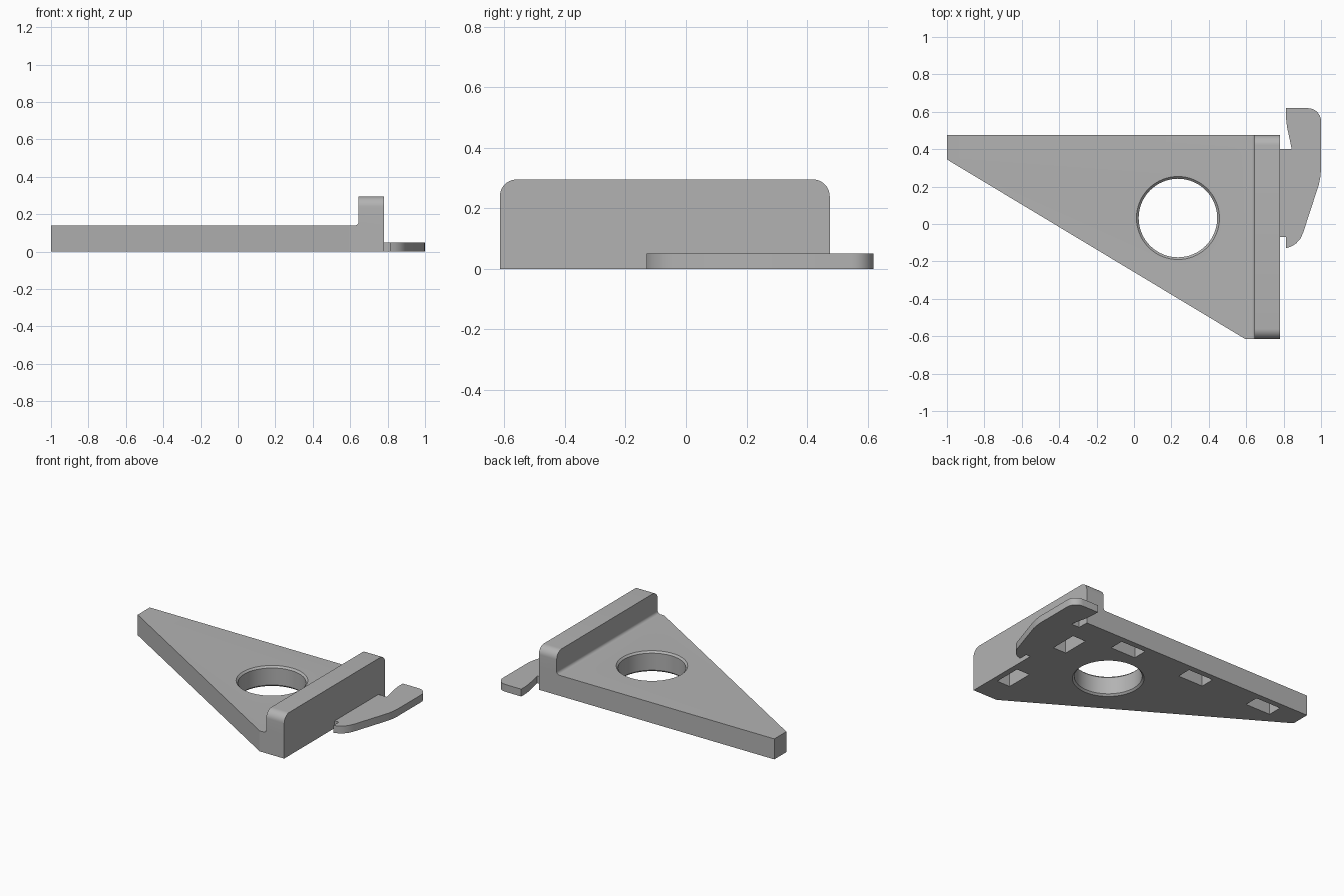
import bpy, bmesh, math
from mathutils import Matrix, Vector

cube = bpy.data.objects.get("Cube")
if cube:
    bpy.data.objects.remove(cube)

grey = bpy.data.materials.new("plain grey")
grey.use_nodes = True
grey.diffuse_color = (0.45, 0.45, 0.45, 1)
grey.node_tree.nodes["Principled BSDF"].inputs["Base Color"].default_value = (0.45, 0.45, 0.45, 1)


def arc(cx, cy, r, start, end, n=10):
    """Points on a circular arc, angles in degrees."""
    angles = [math.radians(start + (end - start) * i / n) for i in range(n + 1)]
    return [(cx + r * math.cos(a), cy + r * math.sin(a)) for a in angles]


def prism(name, outline, low, high, axis="z"):
    """Extrude a 2D outline along the given axis."""
    place = {"x": lambda a, b, c: (c, a, b),
             "y": lambda a, b, c: (a, c, b),
             "z": lambda a, b, c: (a, b, c)}[axis]
    bm = bmesh.new()
    face = bm.faces.new([bm.verts.new(place(a, b, low)) for a, b in outline])
    new = bmesh.ops.extrude_face_region(bm, geom=[face])["geom"]
    bmesh.ops.translate(bm, vec=Vector(place(0, 0, high - low)),
                        verts=[v for v in new if isinstance(v, bmesh.types.BMVert)])
    bmesh.ops.recalc_face_normals(bm, faces=bm.faces[:])
    return finish(name, bm)


def finish(name, bm):
    mesh = bpy.data.meshes.new(name)
    bm.to_mesh(mesh)
    bm.free()
    mesh.materials.append(grey)
    obj = bpy.data.objects.new(name, mesh)
    bpy.context.collection.objects.link(obj)
    return obj


def combine(target, other, operation):
    """Apply an exact boolean and discard the second object."""
    mod = target.modifiers.new("combine", "BOOLEAN")
    mod.operation, mod.solver, mod.object = operation, "EXACT", other
    bpy.context.view_layer.objects.active = target
    bpy.ops.object.modifier_apply(modifier=mod.name)
    bpy.data.objects.remove(other)


def smooth(obj):
    bpy.ops.object.select_all(action="DESELECT")
    obj.select_set(True)
    bpy.context.view_layer.objects.active = obj
    bpy.ops.object.shade_smooth_by_angle(angle=math.radians(30))


FRONT, BACK, THICK, TOP = -0.615, 0.475, 0.14, 0.295
WALL_IN, WALL_OUT = 0.645, 0.78

# Tapering base plate
bracket = prism("bracket_plate", [(-1, BACK), (-1, 0.345), (0.595, FRONT),
                                  (WALL_OUT, FRONT), (WALL_OUT, BACK)], 0, THICK)

# Upright wall with rounded top corners
r = 0.055
wall = prism("upright_wall", [(FRONT, THICK), *arc(FRONT + r, TOP - r, r, 180, 90),
                              *arc(BACK - r, TOP - r, r, 90, 0), (BACK, THICK)],
             WALL_IN, WALL_OUT, "x")
combine(bracket, wall, "UNION")

# Concave fillet where wall meets plate
f = 0.02
fillet = prism("fillet", [(WALL_IN, THICK), *arc(WALL_IN - f, THICK + f, f, 0, -90, 6)],
               FRONT, BACK, "y")
combine(bracket, fillet, "UNION")

# Round through hole, chamfered at both ends
bm = bmesh.new()
rings = []
for z, radius in ((-0.01, 0.232), (0.012, 0.21), (THICK - 0.012, 0.21), (THICK + 0.01, 0.232)):
    rings.append([bm.verts.new((x, y, z)) for x, y in arc(0.235, 0.032, radius, 0, 360, 64)[:-1]])
for a, b in zip(rings, rings[1:]):
    for i in range(64):
        j = (i + 1) % 64
        bm.faces.new((a[i], a[j], b[j], b[i]))
bm.faces.new(rings[0])
bm.faces.new(rings[-1])
bmesh.ops.recalc_face_normals(bm, faces=bm.faces[:])
combine(bracket, finish("hole_cutter", bm), "DIFFERENCE")

# Blind slots in the underside, along the back edge and under the wall
slots = [(x, 0.385, 0.095, 0.05) for x in (0.37, -0.175, -0.72)]
slots += [(0.69, y, 0.05, 0.095) for y in (-0.34, 0.20)]
for x, y, w, d in slots:
    box = [(x - w, y - d), (x + w, y - d), (x + w, y + d), (x - w, y + d)]
    combine(bracket, prism("slot_cutter", box, -0.05, 0.09), "DIFFERENCE")
smooth(bracket)

# Thin hooked tab on the outer side
tab = prism("hook_tab", [(WALL_OUT, -0.07), (0.812, -0.07), (0.812, -0.13),
                         (0.84, -0.121), (0.868, -0.103), (0.89, -0.078), (0.905, -0.045),
                         (0.988, 0.21), (0.996, 0.25), (1, 0.29),
                         *arc(0.93, 0.549, 0.07, 0, 90),
                         (0.812, 0.619), (0.812, 0.575), (0.818, 0.52), (0.843, 0.402),
                         (WALL_OUT, 0.402)], 0, 0.05)
smooth(tab)
